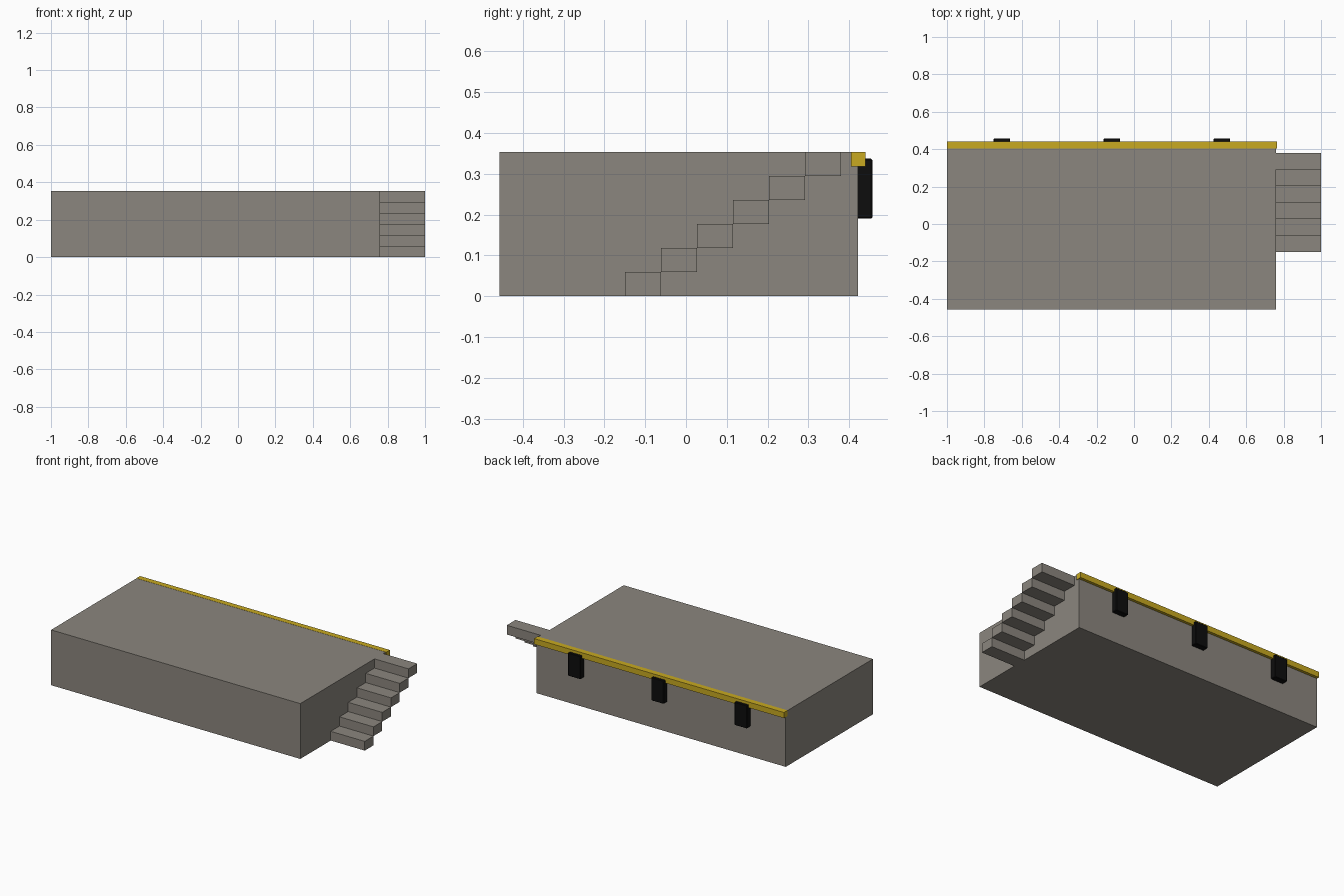
import bpy
from mathutils import Vector

if "Cube" in bpy.data.objects:
    bpy.data.objects.remove(bpy.data.objects["Cube"], do_unlink=True)


def material(name, rgb):
    mat = bpy.data.materials.new(name)
    mat.use_nodes = True
    mat.diffuse_color = (*rgb, 1)
    mat.node_tree.nodes["Principled BSDF"].inputs["Base Color"].default_value = (*rgb, 1)
    return mat


def box(name, low, high, mat):
    """Box spanning two opposite corners."""
    low, high = Vector(low), Vector(high)
    bpy.ops.mesh.primitive_cube_add(size=1, location=(low + high) / 2)
    obj = bpy.context.object
    obj.name = name
    for v in obj.data.vertices:
        v.co *= high - low
    obj.data.materials.append(mat)
    return obj


concrete = material("concrete grey", (0.26, 0.24, 0.21))
yellow = material("safety yellow", (0.58, 0.40, 0.015))
rubber = material("black rubber", (0.004, 0.004, 0.004))

HEIGHT = 0.353
SIDE = 0.76
BACK = 0.422

# Solid platform
box("platform", (-1, -0.457, 0), (SIDE, BACK, HEIGHT), concrete)

# Painted edge along the back
box("edge_strip", (-1, 0.404, 0.318), (0.765, 0.44, HEIGHT + 0.001), yellow)

# Rubber bumpers on the back wall
for i in range(3):
    x = -0.706 + 0.588 * i
    bumper = box(f"bumper_{i + 1}", (x - 0.044, BACK - 0.035, 0.19),
                 (x + 0.044, 0.457, 0.337), rubber)
    bevel = bumper.modifiers.new("soft_edges", 'BEVEL')
    bevel.width = 0.003

# Floating steps rising toward the back
STEPS = 6
rise = HEIGHT / STEPS
tread = 0.0883
for i in range(STEPS):
    y = -0.15 + tread * i
    box(f"step_{i + 1}", (SIDE, y, rise * i), (1, y + tread, rise * (i + 1)), concrete)
